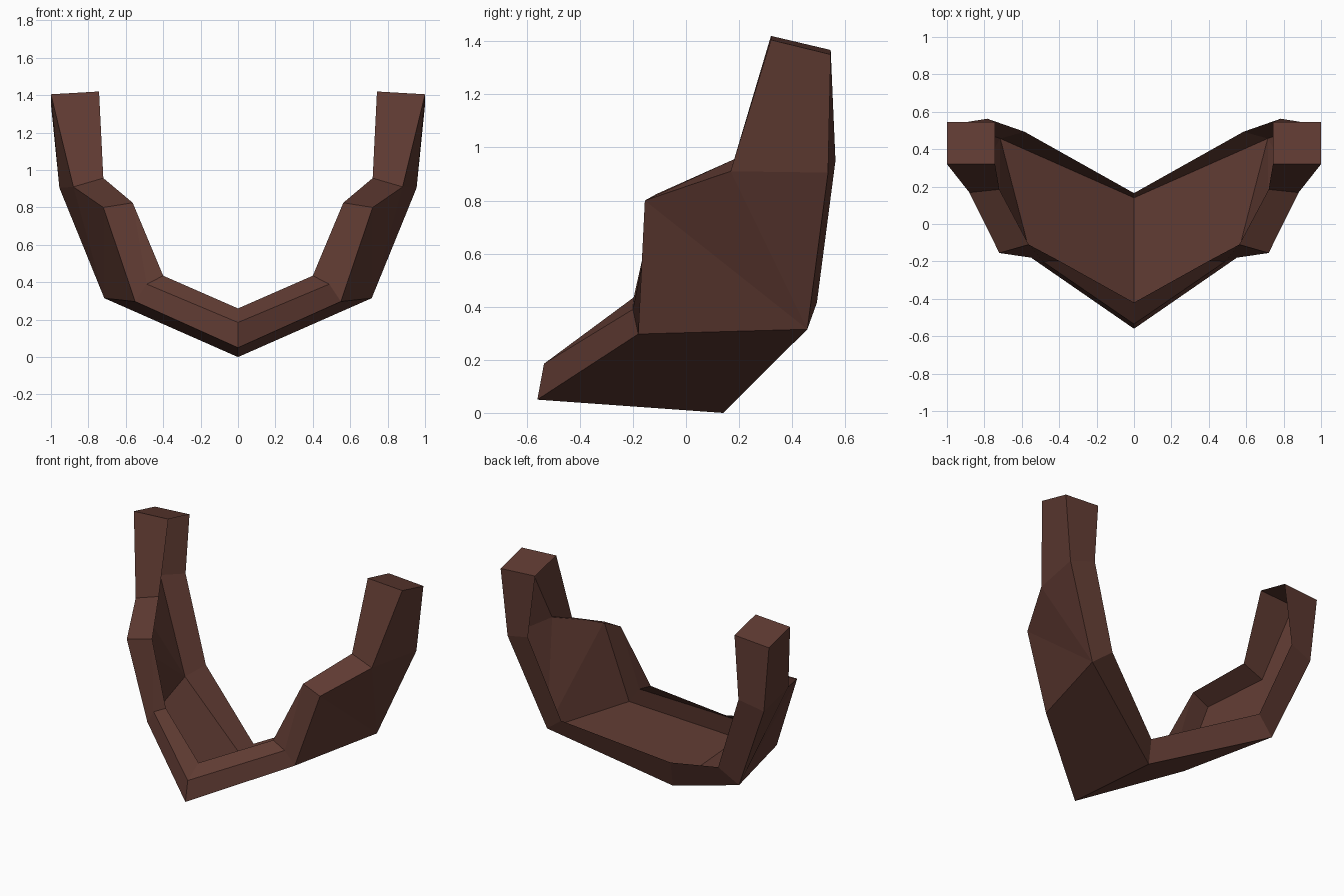
import bpy, bmesh

cube = bpy.data.objects.get("Cube")
if cube:
    bpy.data.objects.remove(cube, do_unlink=True)

# Single dark brown material
brown = bpy.data.materials.new("dark_brown")
brown.use_nodes = True
colour = (0.115, 0.043, 0.032, 1)
brown.diffuse_color = colour
bsdf = next(n for n in brown.node_tree.nodes if n.type == 'BSDF_PRINCIPLED')
bsdf.inputs["Base Color"].default_value = colour

# Edge lines of the left half, from the centre up to the arm tip
outer_front = [(0, -.56, .05), (.55, -.18, .297), (.72, -.155, .80),
               (.88, .168, .91), (1, .32, 1.405)]
lip_front = [(0, -.535, .185), (.488, -.2, .39)]
inner_front = [(0, -.42, .26), (.40, -.197, .435), (.563, -.11, .825),
               (.72, .185, .957), (.743, .32, 1.42)]
outer_back = [(0, .14, 0), (.715, .457, .315), (.955, .535, .905), (1, .545, 1.35)]
inner_back = [(0, .165, .165), (.585, .493, .415), (.785, .563, .95), (.743, .545, 1.367)]

bm = bmesh.new()
front, lip, inner, back, rear = (
    [bm.verts.new(p) for p in line]
    for line in (outer_front, lip_front, inner_front, outer_back, inner_back))


def strip(a, b):
    """Join two edge lines with quads."""
    for i in range(len(a) - 1):
        bm.faces.new((a[i], a[i + 1], b[i + 1], b[i]))


strip(front[:2], lip)              # chin front
strip(lip, inner[:2])              # chin lip
strip(back, rear)                  # back rim
strip(front[2:], inner[2:])        # front of the arm
strip(back[:2], front[:2])         # underside
strip(back[2:], front[3:])         # outside of the arm tip

# Corner where the chin meets the arm
bm.faces.new((front[1], front[2], inner[2], lip[1]))
bm.faces.new((lip[1], inner[2], inner[1]))

# Outer cheek, fanned around the rear lower corner
for a, b in ((front[1], front[2]), (front[2], front[3]), (front[3], back[2])):
    bm.faces.new((back[1], b, a))

# Arm cap
bm.faces.new((front[4], back[3], rear[3], inner[4]))

bmesh.ops.recalc_face_normals(bm, faces=bm.faces)
under = next(f for f in bm.faces if set(f.verts) == set(back[:2] + front[:2]))
if under.normal.z > 0:
    bmesh.ops.reverse_faces(bm, faces=bm.faces)

mesh = bpy.data.meshes.new("jaw_shell")
bm.to_mesh(mesh)
bm.free()
mesh.materials.append(brown)
jaw = bpy.data.objects.new("jaw_shell", mesh)
bpy.context.collection.objects.link(jaw)

# Right half
mirror = jaw.modifiers.new("mirror", 'MIRROR')
mirror.use_axis[0] = True
mirror.use_clip = True
